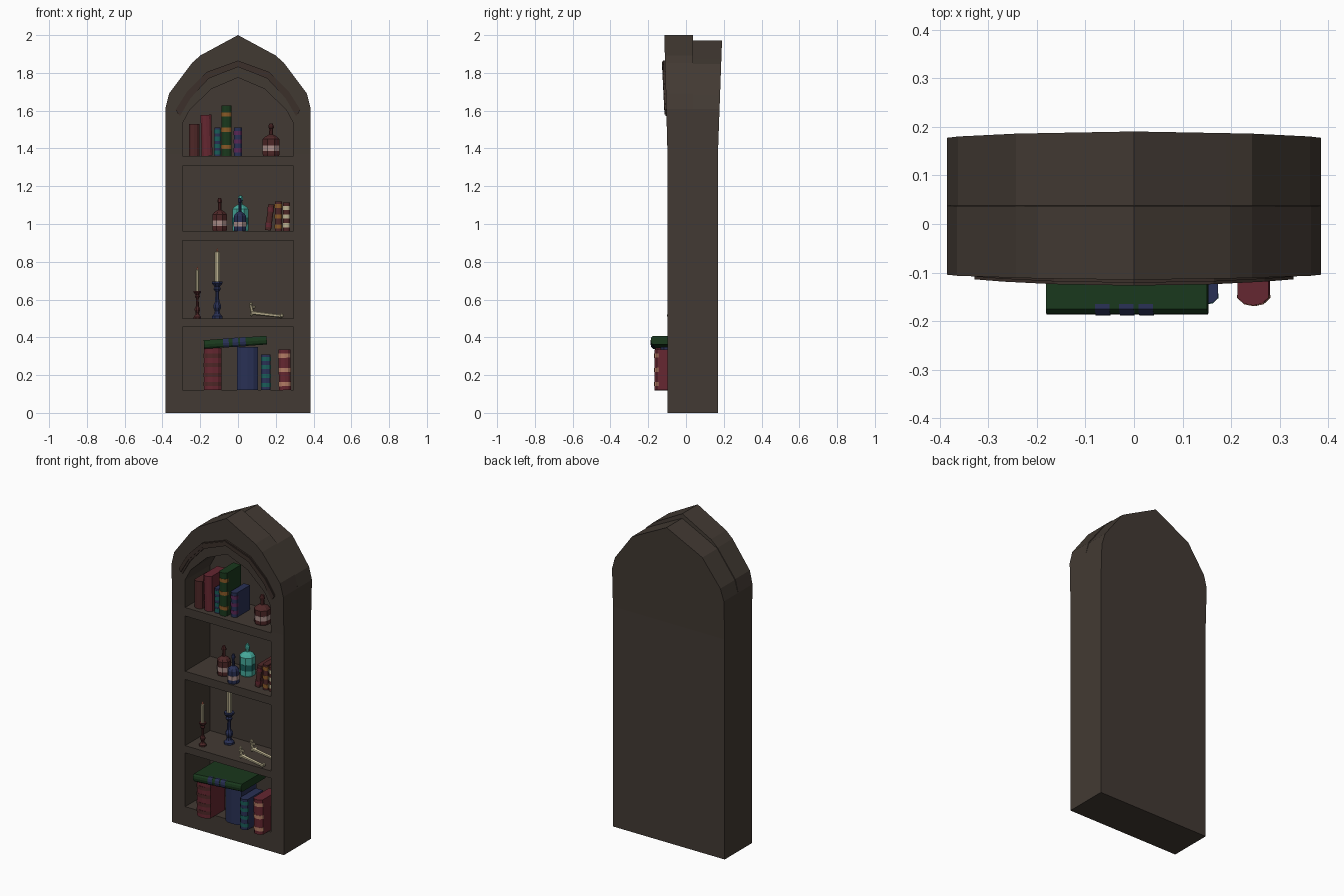
import bpy, bmesh, math
from mathutils import Matrix, Vector

if "Cube" in bpy.data.objects:
    bpy.data.objects.remove(bpy.data.objects["Cube"])

COL = dict(wood=(.055, .042, .033), trim=(.045, .03, .024), maroon=(.075, .02, .02), red=(.13, .02, .03),
           green=(.01, .04, .012), blue=(.022, .03, .09), teal=(.01, .11, .1), glass=(.06, .4, .33),
           orange=(.25, .1, .02), peach=(.45, .2, .13), cream=(.5, .44, .28), label=(.4, .27, .25),
           flame=(.9, .25, .15), purple=(.1, .02, .09))
mats = {}


def finish(name, bm, col):
    bmesh.ops.recalc_face_normals(bm, faces=bm.faces)
    me = bpy.data.meshes.new(name)
    bm.to_mesh(me)
    bm.free()
    if col not in mats:
        mats[col] = bpy.data.materials.new(col)
        mats[col].diffuse_color = (*COL[col], 1)
    me.materials.append(mats[col])
    ob = bpy.data.objects.new(name, me)
    bpy.context.collection.objects.link(ob)
    return ob


def loft(rings):
    """Closed solid through rings of equal point count."""
    bm = bmesh.new()
    vs = [[bm.verts.new(p) for p in r] for r in rings]
    n = len(rings[0])
    for a, b in zip(vs, vs[1:]):
        for i in range(n):
            bm.faces.new((a[i], a[(i + 1) % n], b[(i + 1) % n], b[i]))
    bm.faces.new(vs[0])
    bm.faces.new(vs[-1][::-1])
    return bm


def mirrored(half):
    return half + [(-x, z) for x, z in reversed(half) if x > 0]


def prism_y(outline, y0, y1):
    return loft([[(x, y, z) for x, z in outline] for y in (y0, y1)])


def lathe(name, profile, at, col, seg=8):
    bm = loft([[(at[0] + r * math.cos(math.tau * (i + .5) / seg), at[1] + r * math.sin(math.tau * (i + .5) / seg),
                 at[2] + z) for i in range(seg)] for r, z in profile])
    return finish(name, bm, col)


# Case: pointed-arch body, flared outward above z = 1.37
front = mirrored([(.385, 0), (.385, 1.61), (.365, 1.69), (.243, 1.853), (.198, 1.893), (0, 2)])
back = mirrored([(.385, 0), (.385, 1.61), (.363, 1.685), (.243, 1.848), (.19, 1.876), (0, 1.972)])
bm = loft([[(x, y, z) for x, z in o] for o, y in ((front, -.098), (front, .037), (back, .038), (back, .169))])
bmesh.ops.bisect_plane(bm, geom=bm.verts[:] + bm.edges[:] + bm.faces[:], plane_co=(0, 0, 1.37), plane_no=(0, 0, 1))
for v in bm.verts:
    t = max(0, v.co.z - 1.37)
    if v.co.y < 0:
        v.co.y -= .027 * t
    elif v.co.y > .1:
        v.co.y += .036 * t
case = finish("bookcase_body", bm, "wood")


# Shelf openings: three rectangles and one pointed arch
def rect(z0, z1):
    return mirrored([(.295, z0), (.295, z1)])


openings = [rect(.12, .455), rect(.5, .912), rect(.963, 1.307),
            mirrored([(.295, 1.36), (.295, 1.53), (.255, 1.605), (.14, 1.715), (0, 1.775)])]
bpy.context.view_layer.objects.active = case
for o in openings:
    cut = finish("opening_cutter", prism_y(o, -.3, .148), "wood")
    cut.hide_render = True
    m = case.modifiers.new("opening", "BOOLEAN")
    m.operation, m.solver, m.object = "DIFFERENCE", "EXACT", cut
    bpy.ops.object.modifier_apply(modifier=m.name)
    bpy.data.objects.remove(cut)

# Two stepped arch mouldings above the top shelf
path = [(.33, 1.605), (.27, 1.7), (.165, 1.805), (0, 1.865)]
for name, drop0, drop1, out in (("arch_moulding_inner", .0, .034, .0), ("arch_moulding_outer", .004, .02, .006)):
    ring = mirrored([(x * (1 - drop0), z - drop0) for x, z in path])
    ring += [(x * (1 - drop1 * 2), z - drop1) for x, z in reversed(ring)]
    n = len(path) * 2 - 1
    bm = bmesh.new()
    rows = []
    for a, b in zip(ring[:n], reversed(ring[n:])):
        y = -.107 - .05 * (a[1] - 1.58) - out
        rows.append([bm.verts.new(p) for p in ((a[0], -.09, a[1]), (a[0], y, a[1]), (b[0], y, b[1]), (b[0], -.09, b[1]))])
    for r, s in zip(rows, rows[1:]):
        for i in range(4):
            bm.faces.new((r[i], r[(i + 1) % 4], s[(i + 1) % 4], s[i]))
    bm.faces.new(rows[0])
    bm.faces.new(rows[-1])
    finish(name, bm, "trim")


# Books: rounded spine facing -y, raised colour bands, optional lean
def book(x0, x1, y0, y1, z0, z1, col, band=None, at=(), lean=0, mat=None, bh=.022):
    c, w, h = (x0 + x1) / 2, (x1 - x0) / 2, z1 - z0
    M = mat or Matrix.Translation((c, y0, z0)) @ Matrix.Rotation(lean, 4, 'Y')

    def section(g, depth):
        r = min(.018, w * .5)
        return [(w + g, depth), (w + g, r), (w * .6, r * .25 - g), (0, -g), (-w * .6, r * .25 - g), (-w - g, r), (-w - g, depth)]

    def slab(name, g, depth, a, b, colour):
        bm = loft([[(x, y, z) for x, y in section(g, depth)] for z in (a, b)])
        bm.transform(M)
        finish(name, bm, colour)
    slab("book", 0, y1 - y0, 0, h, col)
    for t in at:
        slab("book_band", .0015, .022, t * h - bh / 2, t * h + bh / 2, band)


# Bottom shelf books, one lying across the others
book(-.18, -.088, -.165, .0, .12, .343, "red", "maroon", (.15, .36, .6, .82))
book(-.005, .105, -.135, .03, .12, .35, "blue")
book(.122, .173, -.165, .0, .12, .31, "blue", "teal", (.15, .4, .65, .87))
book(.217, .28, -.168, .0, .12, .335, "red", "peach", (.15, .5, .85), lean=-.015)
flat = Matrix.Translation((-.18, -.187, .362)) @ Matrix.Rotation(math.radians(90 - 4), 4, 'Y')
book(-.023, .023, -.187, .05, 0, .333, "green", "blue", (.35, .5, .62), mat=flat, bh=.03)

# Third shelf books
book(.143, .175, -.045, .1, .967, 1.105, "maroon", "red", (.2, .8), lean=.13)
book(.196, .232, -.045, .1, .963, 1.118, "maroon", "orange", (.15, .5, .85))
book(.238, .275, -.045, .1, .963, 1.115, "maroon", "cream", (.2, .5, .8))

# Top shelf books
book(-.26, -.205, -.07, .07, 1.36, 1.53, "maroon")
book(-.192, -.135, -.07, .08, 1.361, 1.578, "red", lean=-.03)
book(-.125, -.092, -.06, .06, 1.36, 1.512, "blue", "teal", (.12, .35, .6, .85))
book(-.088, -.035, -.07, .08, 1.36, 1.628, "green", "orange", (.18, .52, .82))
book(-.022, .02, -.05, .09, 1.36, 1.512, "blue", "purple", (.2, .5, .8))


# Bottles with label bands
def bottle(x, y, z, r, h, col, shoulder=.5, label="label"):
    s = h * shoulder
    lathe("bottle", [(r * .95, 0), (r, .008), (r, s), (r * .75, s + h * .07), (r * .25, s + h * .14),
                     (r * .22, h * .85), (r * .33, h * .86), (r * .33, h * .92), (r * .2, h)], (x, y, z), col)
    lathe("bottle_label", [(r + .0015, s * .3), (r + .0015, s * .62)], (x, y, z), label)


bottle(-.097, 0, .963, .041, .175, "maroon")
bottle(.01, -.06, .963, .035, .175, "blue", .45)
bottle(.013, .075, .963, .046, .187, "glass", .62, "teal")
bottle(.175, -.01, 1.36, .048, .172, "maroon", .52)


# Candlesticks with candles and flames
def candle(x, y, r, h, top, cr, col):
    z = .5
    prof = [(1, 0), (1, .06), (.6, .12), (.45, .2), (.75, .3), (.75, .36), (.4, .45), (.35, .72), (.7, .8), (.5, .86), (1, .95), (1, 1)]
    lathe("candlestick", [(r * a, h * b) for a, b in prof], (x, y, z), col)
    lathe("candle", [(cr, h - .005), (cr, top), (cr * .5, top + .003)], (x, y, z), "cream")
    lathe("candle_flame", [(.003, top), (.006, top + .008), (.001, top + .02)], (x, y, z), "flame", 6)


candle(-.215, -.04, .021, .145, .255, .01, "maroon")
candle(-.11, .07, .03, .195, .352, .016, "blue")


# Pair of bones lying on the shelf, one knobbed end raised
def knob(name, c, s):
    bm = bmesh.new()
    bmesh.ops.create_icosphere(bm, subdivisions=1, radius=1,
                               matrix=Matrix.Translation(c) @ Matrix.Diagonal((*s, 1)))
    finish(name, bm, "cream")


def rod(a, b, r0, r1):
    a, b = Vector(a), Vector(b)
    bm = bmesh.new()
    q = (b - a).to_track_quat('Z', 'Y').to_matrix().to_4x4()
    bmesh.ops.create_cone(bm, segments=6, radius1=r0, radius2=r1, depth=(b - a).length, cap_ends=True,
                          matrix=Matrix.Translation((a + b) / 2) @ q)
    finish("bone_shaft", bm, "cream")


for y in (-.075, .035):
    rod((.075, y, .53), (.23, y - .01, .512), .011, .009)
    rod((.078, y, .525), (.066, y, .575), .01, .007)
    for c in ((.07, y, .577), (.085, y, .56), (.072, y, .52), (.09, y + .012, .53)):
        knob("bone_joint", c, (.011, .011, .01))
    for c in ((.232, y - .016, .515), (.228, y + .004, .512)):
        knob("bone_end", c, (.012, .01, .013))

for m in bpy.data.materials:
    if m.users and not m.is_grease_pencil:
        m.use_nodes = True
        m.node_tree.nodes["Principled BSDF"].inputs["Base Color"].default_value = m.diffuse_color
